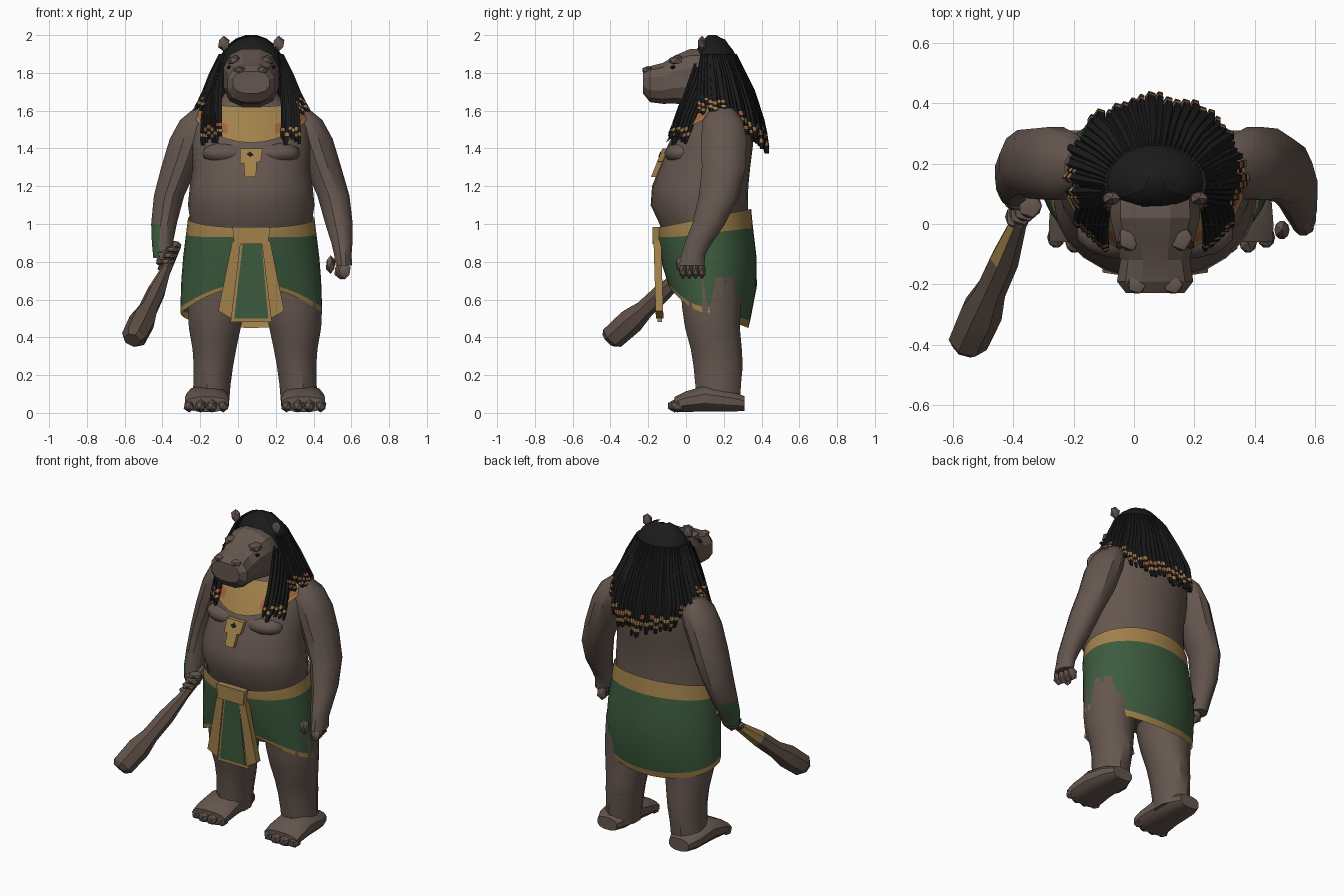
import bpy, bmesh, random
from math import sin, cos, pi, radians, copysign
from mathutils import Vector

random.seed(4)
if "Cube" in bpy.data.objects:
    bpy.data.objects.remove(bpy.data.objects["Cube"])

MX = 0.07  # centre line of the body
X, Y, Z = Vector((1, 0, 0)), Vector((0, 1, 0)), Vector((0, 0, 1))


def material(name, r, g, b):
    m = bpy.data.materials.new(name)
    m.use_nodes = True
    m.diffuse_color = (r, g, b, 1)
    bsdf = m.node_tree.nodes["Principled BSDF"]
    bsdf.inputs["Base Color"].default_value = (r, g, b, 1)
    bsdf.inputs["Roughness"].default_value = 0.9
    return m


skin = material("skin", 0.13, 0.094, 0.078)
green = material("green_cloth", 0.046, 0.105, 0.048)
gold = material("gold", 0.36, 0.22, 0.07)
orange = material("orange", 0.37, 0.12, 0.05)
black = material("black_hair", 0.011, 0.011, 0.012)
wood = material("wood", 0.11, 0.078, 0.06)


def finish(name, bm, mats, angle=35):
    bmesh.ops.recalc_face_normals(bm, faces=bm.faces)
    me = bpy.data.meshes.new(name)
    bm.to_mesh(me)
    bm.free()
    for m in mats:
        me.materials.append(m)
    ob = bpy.data.objects.new(name, me)
    bpy.context.collection.objects.link(ob)
    bpy.ops.object.select_all(action='DESELECT')
    ob.select_set(True)
    bpy.context.view_layer.objects.active = ob
    bpy.ops.object.shade_smooth_by_angle(angle=radians(angle))
    return ob


def grid(name, rows, mats, closed=True, caps=True, rule=None, angle=35):
    """Skin rows of points; rule(row, centre) picks the material slot."""
    bm = bmesh.new()
    vs = [[bm.verts.new(p) for p in r] for r in rows]
    n = len(rows[0])
    for i in range(len(rows) - 1):
        for j in range(n if closed else n - 1):
            k = (j + 1) % n
            f = bm.faces.new((vs[i][j], vs[i][k], vs[i + 1][k], vs[i + 1][j]))
            if rule:
                f.material_index = rule(i, f.calc_center_median())
    if caps:
        bm.faces.new(vs[0])
        bm.faces.new(vs[-1])
    return finish(name, bm, mats, angle)


def ring(c, rx, ry, n=14, u=X, v=Y, p=2):
    """Superellipse in the plane of u and v."""
    pts = []
    for i in range(n):
        a = 2 * pi * (i + 0.5) / n
        s, t = (copysign(abs(k) ** (2 / p), k) for k in (cos(a), sin(a)))
        pts.append(Vector(c) + u * rx * s + v * ry * t)
    return pts


def ball(name, c, r, mat, sub=2):
    bm = bmesh.new()
    bmesh.ops.create_icosphere(bm, subdivisions=sub, radius=1)
    for v in bm.verts:
        v.co = Vector(c) + Vector(a * b for a, b in zip(v.co, r))
    return finish(name, bm, [mat])


def plate(name, pts, y_of_z, thick, mat):
    """Extrude an outline in x and z backwards from a sloping front."""
    rows = [[(x, y_of_z(z) + d, z) for x, z in pts] for d in (0, thick)]
    return grid(name, rows, [mat])


def lookup(table, z):
    """Interpolate table rows keyed by rising z."""
    if z <= table[0][0]:
        return table[0][1:]
    for a, b in zip(table, table[1:]):
        if z <= b[0]:
            t = (z - a[0]) / (b[0] - a[0])
            return [p + (q - p) * t for p, q in zip(a[1:], b[1:])]
    return table[-1][1:]


def around(table, a, z, grow=0):
    rx, yc, ry = lookup(table, z)
    return Vector((MX + (rx + grow) * cos(a), yc + (ry + grow) * sin(a), z))


def turn(n):
    return [2 * pi * i / n for i in range(n)]


# torso: z, half width, y centre, half depth
TORSO = [(0.6, 0.26, 0.13, 0.15), (0.8, 0.31, 0.12, 0.2), (1.0, 0.32, 0.095, 0.235),
         (1.1, 0.335, 0.07, 0.257), (1.2, 0.325, 0.075, 0.255), (1.3, 0.31, 0.1, 0.24),
         (1.42, 0.32, 0.13, 0.225), (1.52, 0.31, 0.155, 0.195), (1.6, 0.275, 0.17, 0.155),
         (1.66, 0.16, 0.165, 0.115), (1.74, 0.11, 0.15, 0.1)]
grid("torso", [[around(TORSO, a, r[0]) for a in turn(24)] for r in TORSO], [skin])
for s in (-1, 1):
    ball("chest", (MX + s * 0.125, -0.025, 1.375), (0.14, 0.09, 0.06), skin)

# collar draped on the torso with orange side bands
rows = []
for t in (0, 0.3, 0.55, 0.85, 1):
    row = []
    for a in turn(32):
        s = sin(a)
        top = 1.655 + 0.035 * min(s, 0)
        low = 1.57 - 0.14 * s * s if s < 0 else 1.57
        row.append(around(TORSO, a, top + (low - top) * t, 0.018))
    rows.append(row)
grid("collar", rows, [gold, orange], caps=False,
     rule=lambda i, c: int(i == 2 and abs(c.x - MX) > 0.13))

# pendant
slope = lambda z: -0.125 - (1.4 - z) * 0.4
plate("pendant_top", [(0.01, 1.4), (0.13, 1.4), (0.12, 1.33), (0.01, 1.32)], slope, 0.03, gold)
plate("pendant_drop", [(0.03, 1.34), (0.1, 1.34), (0.095, 1.25), (0.035, 1.25)], slope, 0.03, gold)
plate("pendant_eye", [(0.045, 1.37), (0.065, 1.385), (0.085, 1.365), (0.065, 1.355)],
      lambda z: slope(z) - 0.004, 0.006, black)

# wrapped skirt with gold belt and hem
SKIRT = [(0, 0.335, 0.095, 0.25), (0.16, 0.345, 0.1, 0.255), (0.4, 0.36, 0.118, 0.255),
         (0.65, 0.37, 0.125, 0.25), (0.94, 0.375, 0.122, 0.218), (1, 0.375, 0.12, 0.21)]
rows = []
for t, rx, yc, ry in SKIRT:
    row = []
    for a in turn(36):
        s = sin(a)
        top = 1.03 + 0.05 * s
        hem = 0.53 - 0.08 * s if s > 0 else 0.53 + 0.14 * s * s
        row.append(Vector((MX + rx * cos(a), yc + ry * s, top + (hem - top) * t)))
    rows.append(row)
grid("skirt", rows, [green, gold], caps=False, rule=lambda i, c: int(i in (0, 4)))

# apron panels
hang = lambda z: -0.165 + (0.95 - z) * 0.03
plate("belt_knot", [(-0.03, 0.985), (0.17, 0.985), (0.16, 0.895), (-0.02, 0.895)],
      lambda z: -0.178, 0.04, gold)
plate("apron_border", [(0.015, 0.92), (0.135, 0.92), (0.18, 0.48), (-0.04, 0.48)], hang, 0.025, gold)
plate("apron_cloth", [(0.025, 0.895), (0.125, 0.895), (0.16, 0.5), (-0.02, 0.5)],
      lambda z: hang(z) - 0.005, 0.008, green)
for s in (-1, 1):
    pts = [(MX + s * x, z) for x, z in ((0.055, 0.91), (0.1, 0.91), (0.175, 0.54), (0.105, 0.5))]
    plate("apron_side", pts, lambda z: hang(z) - 0.008, 0.04, gold)

# legs and feet
LEG = [(0.72, 0.19, 0.13, 0.16, 0.17), (0.55, 0.205, 0.135, 0.155, 0.16),
       (0.45, 0.213, 0.14, 0.142, 0.15), (0.34, 0.215, 0.16, 0.12, 0.14),
       (0.25, 0.22, 0.17, 0.108, 0.135), (0.15, 0.228, 0.17, 0.102, 0.125),
       (0.04, 0.235, 0.17, 0.1, 0.12)]
FOOT = [(0.31, 0.05, 0.07, 0.04), (0.24, 0.06, 0.1, 0.055), (0.1, 0.075, 0.112, 0.07),
        (0.0, 0.06, 0.12, 0.056), (-0.06, 0.045, 0.118, 0.04)]
for s in (-1, 1):
    cx = 0.09
    grid("leg", [ring((cx + s * x, y, z), rx, ry, 12) for z, x, y, rx, ry in LEG], [skin])
    grid("foot", [ring((cx + s * 0.255, y, z), rx, rz, 12, X, Z, 2.6) for y, z, rx, rz in FOOT], [skin])
    for i in range(4):
        k = i - 1.5
        ball("toe", (cx + s * 0.258 + k * 0.06, -0.062 + 0.008 * k * k, 0.037),
             (0.033, 0.04, 0.035), skin, 1)

# arms: z, x, y, half width, half depth
LEFT = [(1.615, 0.32, 0.19, 0.05, 0.06), (1.55, 0.36, 0.195, 0.09, 0.11),
        (1.45, 0.4, 0.2, 0.105, 0.125), (1.3, 0.45, 0.2, 0.1, 0.12),
        (1.15, 0.505, 0.175, 0.088, 0.11), (1.0, 0.535, 0.12, 0.075, 0.09),
        (0.9, 0.55, 0.065, 0.058, 0.075), (0.84, 0.555, 0.04, 0.048, 0.065),
        (0.78, 0.56, 0.03, 0.045, 0.07)]
RIGHT = [(2 * 0.0 + z, 2 * MX - x, y, rx, ry) for z, x, y, rx, ry in LEFT[:4]] + [
    (1.15, -0.365, 0.205, 0.083, 0.11), (1.0, -0.392, 0.17, 0.07, 0.09),
    (0.9, -0.4, 0.13, 0.058, 0.07), (0.82, -0.4, 0.11, 0.05, 0.055)]
for name, table in (("left_arm", LEFT), ("right_arm", RIGHT)):
    grid(name, [ring((x, y, z), rx, ry, 12) for z, x, y, rx, ry in table], [skin, green],
         rule=lambda i, c: int(c.x < -0.425 and c.z < 0.96))
for i in range(4):
    ball("left_finger", (0.565 - 0.008 * i, -0.015 + 0.033 * i, 0.752), (0.035, 0.022, 0.045), skin, 1)
    ball("right_finger", (-0.345 - 0.014 * i, 0.06 - 0.012 * i, 0.865 - 0.032 * i),
         (0.045, 0.045, 0.022), skin, 1)
ball("left_thumb", (0.49, -0.02, 0.785), (0.028, 0.035, 0.05), skin, 1)
ball("right_palm", (-0.385, 0.085, 0.82), (0.055, 0.05, 0.065), skin, 1)

# knobbly club held forward
CLUB = [(-0.325, 0.13, 0.89, 0.028), (-0.385, 0.0, 0.75, 0.03), (-0.43, -0.12, 0.645, 0.05),
        (-0.475, -0.22, 0.55, 0.052), (-0.505, -0.29, 0.49, 0.072), (-0.55, -0.39, 0.4, 0.068),
        (-0.56, -0.41, 0.385, 0.045)]
d = (Vector(CLUB[-1][:3]) - Vector(CLUB[0][:3])).normalized()
u = d.cross(Z).normalized()
grid("club", [ring(c[:3], c[3], c[3], 7, u, d.cross(u)) for c in CLUB], [wood, gold],
     rule=lambda i, c: int(i == 1 and c.x < -0.42), angle=20)

# head lofted from the nape to the broad muzzle
HEAD = [(0.22, 1.78, 0.1, 0.11), (0.1, 1.77, 0.15, 0.16), (0.02, 1.775, 0.152, 0.155),
        (-0.06, 1.765, 0.132, 0.13), (-0.12, 1.745, 0.118, 0.112), (-0.19, 1.74, 0.13, 0.098),
        (-0.228, 1.75, 0.1, 0.06)]
grid("head", [ring((MX, y, z), rx, rz, 12, X, Z, 2.5) for y, z, rx, rz in HEAD], [skin], angle=20)
for s in (-1, 1):
    ball("brow", (MX + s * 0.085, -0.045, 1.865), (0.042, 0.05, 0.03), skin, 1)
    ball("eye", (MX + s * 0.118, -0.07, 1.83), (0.014, 0.014, 0.01), black, 1)
    ball("nostril", (MX + s * 0.06, -0.2, 1.815), (0.035, 0.035, 0.022), skin, 1)
    ball("ear", (MX + s * 0.145, 0.085, 1.955), (0.034, 0.025, 0.042), skin, 1)

# hair: crown, shell and banded locks
HAIR = [(1.38, 0.27, 0.18, 0.235), (1.48, 0.28, 0.175, 0.228), (1.6, 0.285, 0.165, 0.212),
        (1.7, 0.235, 0.155, 0.19), (1.82, 0.195, 0.145, 0.155), (1.92, 0.155, 0.135, 0.115),
        (1.975, 0.1, 0.13, 0.075), (2.0, 0.03, 0.13, 0.03)]
tip = lambda a: 1.6 - 0.2 * max(0, sin(a))
arc = [radians(-28 + 236 * i / 30) for i in range(31)]
ball("hair_crown", (MX, 0.15, 1.84), (0.165, 0.115, 0.16), black)
grid("hair_shell", [[around(HAIR, a, 2 - t * (1.95 - tip(a))) for a in arc]
                    for t in (0, 0.05, 0.15, 0.35, 0.55, 0.75, 0.9, 1)], [black],
     closed=False, caps=False)


def lock(name, pts, r):
    widths = (0.5, 1, 1.1, 1, 1, 1, 1, 0.6)
    bands = random.choice([(0, 0, 0, 1, 0, 2, 0), (0, 0, 0, 2, 0, 1, 0), (0, 0, 0, 0, 1, 0, 0)])
    grid(name, [ring(p, r * w, r * w, 5) for p, w in zip(pts, widths)], [black, gold, orange],
         rule=lambda i, c: bands[i])


STEPS = (0, 0.35, 0.65, 0.8, 0.85, 0.89, 0.93, 1)
for i in range(40):
    a = radians(-26 + 232 * i / 39)
    low = tip(a) + random.uniform(-0.03, 0.04)
    out = random.uniform(0, 0.018)
    lock("hair_lock", [around(HAIR, a, 1.9 + (low - 1.9) * t, out * t) for t in STEPS],
         random.uniform(0.012, 0.02))

# locks falling over the chest
for s in (-1, 1):
    for i in range(6):
        start = Vector((MX + s * (0.155 + 0.012 * i), 0.05 + 0.012 * i, 1.85 - 0.02 * i))
        mid = Vector((MX + s * (0.18 + 0.014 * i), -0.01 + 0.015 * i, 1.64))
        end = Vector((MX + s * (0.165 + 0.018 * i), -0.085 + 0.016 * i, random.uniform(1.41, 1.47)))
        pts = [start.lerp(mid, t).lerp(mid.lerp(end, t), t) for t in STEPS]
        lock("chest_lock", pts, random.uniform(0.012, 0.018))
